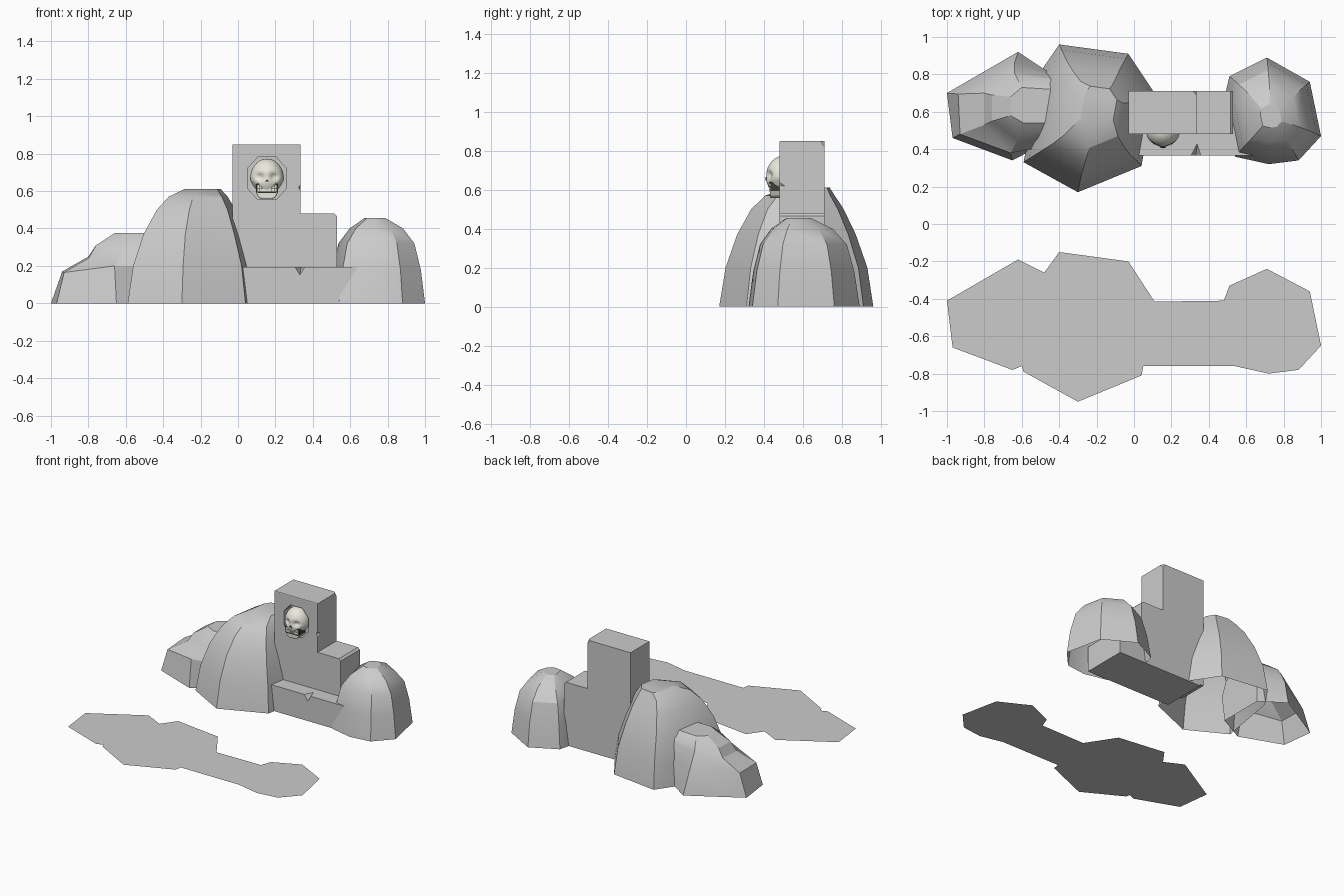
import bpy, bmesh, math
from mathutils import Vector

if "Cube" in bpy.data.objects:
    bpy.data.objects.remove(bpy.data.objects["Cube"])


def mat(name, c):
    m = bpy.data.materials.new(name)
    m.diffuse_color = (*c, 1)
    m.use_nodes = True
    m.node_tree.nodes["Principled BSDF"].inputs["Base Color"].default_value = m.diffuse_color
    return m


bone = mat("bone", (0.82, 0.81, 0.73))
dark = mat("dark", (0.05, 0.045, 0.04))


def finish(name, bm, m=None, smooth=None):
    bmesh.ops.recalc_face_normals(bm, faces=bm.faces)
    me = bpy.data.meshes.new(name)
    bm.to_mesh(me)
    bm.free()
    ob = bpy.data.objects.new(name, me)
    bpy.context.collection.objects.link(ob)
    bpy.ops.object.select_all(action='DESELECT')
    bpy.context.view_layer.objects.active = ob
    ob.select_set(True)
    if m:
        me.materials.append(m)
    if smooth:
        bpy.ops.object.shade_smooth_by_angle(angle=math.radians(smooth))
    return ob


def loft(name, rings):
    """Open-bottomed boulder from stacked rings of 3D points."""
    bm = bmesh.new()
    rv = [[bm.verts.new(p) for p in r] for r in rings]
    n = len(rings[0])
    for a, b in zip(rv, rv[1:]):
        for i in range(n):
            j = (i + 1) % n
            bm.faces.new((a[i], a[j], b[j], b[i]))
    bm.faces.new(rv[-1])
    return finish(name, bm, smooth=25)


def boulder(name, base, levels):
    """Levels give height, scale and centre of each shrunken copy of the base."""
    return loft(name, [[(cx + (x - cx) * s, cy + (y - cy) * s, z) for x, y in base]
                       for z, s, cx, cy in levels])


def prism(name, outline, y0, y1, m=None):
    """Extrude an x-z outline from y0 to y1."""
    bm = bmesh.new()
    f = bm.faces.new([bm.verts.new((x, y0, z)) for x, z in outline])
    g = bmesh.ops.extrude_face_region(bm, geom=[f])['geom']
    bmesh.ops.translate(bm, vec=(0, y1 - y0, 0),
                        verts=[v for v in g if isinstance(v, bmesh.types.BMVert)])
    return finish(name, bm, m)


def cut(target, cutter):
    cutter.hide_render = True
    mod = target.modifiers.new("cut", 'BOOLEAN')
    mod.operation = 'DIFFERENCE'
    mod.solver = 'EXACT'
    mod.object = cutter
    bpy.ops.object.select_all(action='DESELECT')
    bpy.context.view_layer.objects.active = target
    bpy.ops.object.modifier_apply(modifier=mod.name)
    bpy.data.objects.remove(cutter)


def rect(x0, x1, z0, z1):
    return [(x0, z0), (x1, z0), (x1, z1), (x0, z1)]


# boulders
boulder("middle_boulder",
        [(-.40, .96), (-.03, .91), (.11, .70), (.04, .31), (-.30, .17), (-.59, .33), (-.51, .80)],
        [(0, 1, -.22, .58), (.20, .92, -.22, .58), (.37, .77, -.22, .57),
         (.50, .60, -.20, .58), (.57, .45, -.19, .60), (.61, .28, -.17, .65)])
boulder("right_boulder",
        [(.51, .79), (.71, .89), (.94, .76), (1, .47), (.88, .34), (.72, .32), (.54, .36), (.48, .66)],
        [(0, 1, .75, .59), (.18, .91, .75, .59), (.32, .78, .74, .59),
         (.40, .55, .74, .58), (.455, .22, .73, .57)])
loft("left_boulder", [
    [(-1, .70, 0), (-.62, .92, 0), (-.44, .80, 0), (-.44, .45, 0), (-.65, .34, 0), (-.97, .46, 0)],
    [(-.94, .695, .17), (-.64, .86, .2), (-.44, .8, .2), (-.44, .42, .2), (-.66, .38, .2), (-.93, .48, .165)],
    [(-.80, .70, .25), (-.64, .81, .30), (-.44, .78, .30), (-.44, .46, .30), (-.62, .45, .28), (-.80, .53, .24)],
    [(-.76, .69, .31), (-.63, .79, .33), (-.44, .77, .33), (-.44, .49, .33), (-.62, .49, .33), (-.76, .55, .31)],
    [(-.66, .68, .375), (-.60, .73, .375), (-.44, .72, .375), (-.44, .54, .375), (-.59, .54, .375), (-.66, .58, .375)]])

# flat footprint laid in front of the model
bm = bmesh.new()
bm.faces.new([bm.verts.new((x, y, 0)) for x, y in [
    (-1, -.41), (-.97, -.66), (-.65, -.78), (-.60, -.76), (-.59, -.79), (-.30, -.95), (.04, -.81),
    (.05, -.76), (.54, -.76), (.72, -.80), (.88, -.78), (1, -.65), (.94, -.36), (.71, -.24),
    (.51, -.33), (.48, -.41), (.11, -.415), (-.03, -.20), (-.40, -.15), (-.48, -.26), (-.62, -.19)]])
finish("footprint", bm)

# stepped stone slab with ledge
slab = prism("stone_slab", [(-.03, .01), (.53, .01), (.53, .465), (.515, .48), (.335, .48),
                            (.335, .85), (-.03, .85)], .48, .71)
# chamfer along the front top edge
bm = bmesh.new()
for x in (-.1, .4):
    for y, z in ((.47, .83), (.495, .87), (.47, .87)):
        bm.verts.new((x, y, z))
bmesh.ops.convex_hull(bm, input=bm.verts)
cut(slab, finish("chamfer_cutter", bm))
ledge = prism("ledge", rect(.0, .72, 0, .195), .365, .71)


def chip(target, pts):
    bm = bmesh.new()
    for p in pts:
        bm.verts.new(p)
    bmesh.ops.convex_hull(bm, input=bm.verts)
    cut(target, finish("chip_cutter", bm))


# chipped edges
chip(ledge, [(.29, .355, .21), (.37, .355, .21), (.33, .355, .145), (.34, .45, .21)])
chip(slab, [(.345, .47, .66), (.345, .47, .57), (.32, .47, .62), (.345, .53, .62)])
chip(slab, [(.345, .72, .86), (.345, .67, .86), (.345, .72, .79), (.30, .72, .86)])

# octagonal niche
cx, cz = .155, .668
cut(slab, prism("niche_cutter", [(cx - .05, cz + .113), (cx + .05, cz + .113), (cx + .102, cz + .055),
                                 (cx + .102, cz - .055), (cx + .05, cz - .113), (cx - .05, cz - .113),
                                 (cx - .102, cz - .055), (cx - .102, cz + .055)], .40, .56))

# skull with dented eye sockets and narrow cheeks
bm = bmesh.new()
bmesh.ops.create_uvsphere(bm, u_segments=48, v_segments=32, radius=1)
for v in bm.verts:
    p = v.co
    narrow = 1 - .22 * max(0, min(1, (-p.z - .1) / .5))
    q = Vector((p.x * .09 * narrow, p.y * .09, p.z * .105))
    if p.y < 0:
        for s in (-1, 1):
            d = ((q.x - s * .037) / .021) ** 2 + ((q.z - .008) / .018) ** 2
            q.y += .024 * math.exp(-d)
    v.co = q + Vector((cx, .50, cz))
finish("skull", bm, bone, 60)

# nose, mouth, teeth and jaw
prism("nose", [(cx, .664), (cx + .013, .648), (cx, .653), (cx - .013, .648)], .407, .44, dark)
prism("mouth", rect(cx - .060, cx + .060, .593, .638), .432, .50, dark)
for i in range(8):
    x = cx - .052 + i * .013
    for z in (.599, .617):
        prism("tooth", rect(x + .0006, x + .0124, z, z + .0155), .426, .45, bone)
for z in (.592, .637):
    prism("lip", rect(cx - .052, cx + .052, z - .003, z + .003), .428, .45, dark)
jaw = prism("jaw", [(cx - .062, .60), (cx - .045, .566), (cx - .025, .557), (cx + .025, .557),
                    (cx + .045, .566), (cx + .062, .60)], .430, .52, bone)
b = jaw.modifiers.new("round", 'BEVEL')
b.width = .008
b.segments = 3
